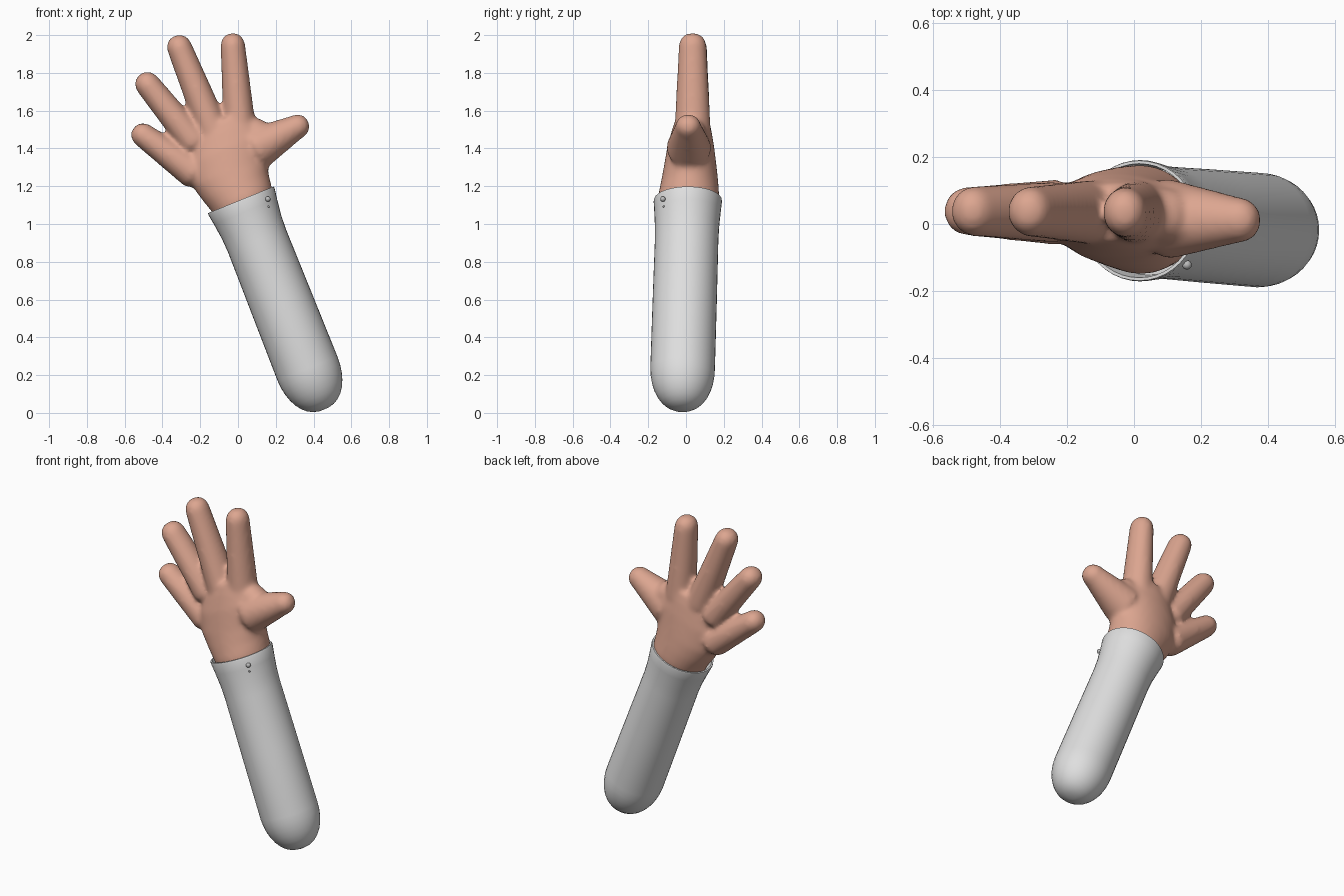
import bpy, bmesh, math
from mathutils import Vector

if "Cube" in bpy.data.objects:
    bpy.data.objects.remove(bpy.data.objects["Cube"])


def material(name, rgb):
    m = bpy.data.materials.new(name)
    m.diffuse_color = (*rgb, 1)
    m.use_nodes = True
    m.node_tree.nodes["Principled BSDF"].inputs["Base Color"].default_value = m.diffuse_color
    return m


SKIN = material("skin", (0.72, 0.38, 0.28))
CLOTH = material("sleeve cloth", (0.74, 0.74, 0.74))
METAL = material("button metal", (0.5, 0.5, 0.5))
SIDE = Vector((0.927, 0, 0.376))        # across the forearm
DOWN = Vector((0.376, 0, -0.927))       # along the forearm


def loft(bm, sections, u, n=32):
    """Skin elliptical sections (centre, half width along u, half depth along y)."""
    rings = []
    for c, w, d in sections:
        rings.append([bm.verts.new(Vector(c) + u * w * math.cos(t) + Vector((0, d * math.sin(t), 0)))
                      for t in (2 * math.pi * i / n for i in range(n))])
    for a, b in zip(rings, rings[1:]):
        for i in range(n):
            j = (i + 1) % n
            bm.faces.new((a[i], a[j], b[j], b[i]))
    bm.faces.new(rings[0][::-1])
    bm.faces.new(rings[-1])


def finger(bm, base, tip, r0, r1, depth=1.12):
    """Tapered finger whose round end is centred on tip."""
    base, tip = Vector(base), Vector(tip)
    axis = (tip - base).normalized()
    u = Vector((axis.z, 0, -axis.x)).normalized()
    secs = [(base - axis * r0 * 0.6, r0 * 0.6, r0 * 0.6 * depth), (base, r0, r0 * depth)]
    for k in range(8):
        a = math.radians(87) * k / 7
        r = r1 * math.cos(a) ** 0.85
        secs.append((tip + axis * (r1 * 1.08 * math.sin(a)), r, r * depth))
    loft(bm, secs, u)


def finish(name, bm, mat):
    bmesh.ops.recalc_face_normals(bm, faces=bm.faces)
    mesh = bpy.data.meshes.new(name)
    bm.to_mesh(mesh)
    bm.free()
    mesh.materials.append(mat)
    ob = bpy.data.objects.new(name, mesh)
    bpy.context.collection.objects.link(ob)
    bpy.context.view_layer.objects.active = ob
    ob.select_set(True)
    bpy.ops.object.shade_smooth_by_angle(angle=math.radians(45))
    ob.select_set(False)
    return ob


# Hand: palm and five fingers fused into one smooth skin
bm = bmesh.new()
loft(bm, [((0.06, 0.01, 1.02), 0.150, 0.145),
          ((0.02, 0.013, 1.13), 0.172, 0.164),
          ((-0.015, 0.018, 1.20), 0.190, 0.155),
          ((-0.045, 0.022, 1.28), 0.213, 0.143),
          ((-0.06, 0.025, 1.40), 0.225, 0.125),
          ((-0.07, 0.03, 1.49), 0.185, 0.105),
          ((-0.07, 0.033, 1.56), 0.120, 0.085)], SIDE)
finger(bm, (0.01, 0.035, 1.50), (-0.027, 0.035, 1.94), 0.086, 0.066)      # index
finger(bm, (-0.13, 0.035, 1.49), (-0.308, 0.037, 1.93), 0.086, 0.067)     # middle
finger(bm, (-0.23, 0.035, 1.43), (-0.475, 0.038, 1.735), 0.082, 0.067)    # ring
finger(bm, (-0.23, 0.035, 1.27), (-0.497, 0.038, 1.467), 0.088, 0.065)    # little
finger(bm, (0.10, 0.015, 1.40), (0.308, 0.012, 1.513), 0.115, 0.066, 1.05)  # thumb
finger(bm, (0.03, 0.025, 1.42), (0.085, 0.025, 1.47), 0.09, 0.085, 1.0)   # thumb web
hand = finish("hand", bm, SKIN)
fuse = hand.modifiers.new("fuse", 'REMESH')
fuse.mode = 'VOXEL'
fuse.voxel_size = 0.012
fuse.use_smooth_shade = True
soft = hand.modifiers.new("soften", 'SMOOTH')
soft.factor = 0.5
soft.iterations = 14

# Sleeve: rounded end, straight forearm, flared open cuff with a thin rim
bm = bmesh.new()
low = Vector((0.368, -0.018, 0.234))
top = Vector((0.015, 0.01, 1.128))
secs = []
for k in range(9):
    a = math.radians(84) * (1 - k / 8)
    r = 0.171 * math.cos(a) ** 0.85
    secs.append((low + DOWN * 0.234 * math.sin(a), r, r))
for f, w, d in ((0.4, 0.168, 0.170), (0.76, 0.165, 0.168), (0.84, 0.169, 0.170),
                (0.93, 0.180, 0.176), (0.99, 0.189, 0.181), (1.0, 0.187, 0.179),
                (1.0, 0.178, 0.170), (0.92, 0.165, 0.160)):
    secs.append((low.lerp(top, f), w, d))
loft(bm, secs, SIDE, 40)
finish("sleeve", bm, CLOTH)

# Cuff buttons: one round stud and a smaller one below it
for name, pos, r in (("cuff_button", (0.158, -0.122, 1.132), 0.014),
                     ("small_cuff_button", (0.162, -0.118, 1.093), 0.006)):
    bm = bmesh.new()
    bmesh.ops.create_uvsphere(bm, u_segments=16, v_segments=10, radius=r)
    bmesh.ops.translate(bm, vec=pos, verts=bm.verts)
    finish(name, bm, METAL)
